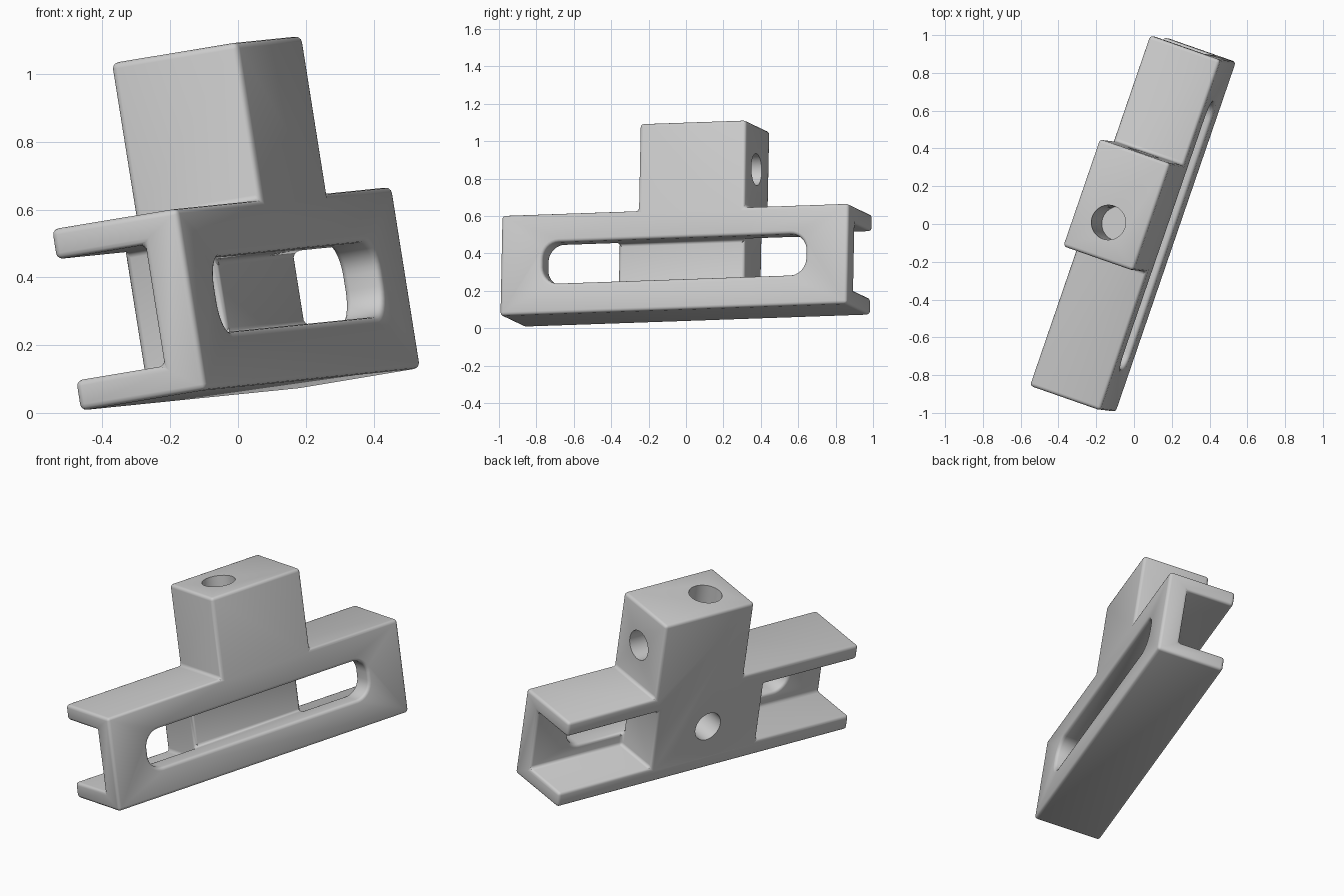
import bpy, bmesh, math
from mathutils import Matrix, Vector

if "Cube" in bpy.data.objects:
    bpy.data.objects.remove(bpy.data.objects["Cube"])

# Local frame: x along the bar, y from front face to back, z up the tower
LENGTH, DEPTH, BAR_H, TOWER_H = 1.962, 0.40, 0.542, 1.013
WEB, FLANGE = 0.12, 0.09
MID = LENGTH / 2


def prism(name, outline, y0, y1):
    """Extrude an (x, z) outline from y0 to y1."""
    bm = bmesh.new()
    face = bm.faces.new([bm.verts.new((x, y0, z)) for x, z in outline])
    out = bmesh.ops.extrude_face_region(bm, geom=[face])
    verts = [v for v in out["geom"] if isinstance(v, bmesh.types.BMVert)]
    bmesh.ops.translate(bm, verts=verts, vec=(0, y1 - y0, 0))
    bmesh.ops.recalc_face_normals(bm, faces=bm.faces)
    mesh = bpy.data.meshes.new(name)
    bm.to_mesh(mesh)
    bm.free()
    obj = bpy.data.objects.new(name, mesh)
    bpy.context.collection.objects.link(obj)
    return obj


def rounded_rect(x0, x1, z0, z1, r, steps=8):
    points = []
    corners = [(x1 - r, z1 - r), (x0 + r, z1 - r), (x0 + r, z0 + r), (x1 - r, z0 + r)]
    for i, (cx, cz) in enumerate(corners):
        for k in range(steps + 1):
            a = math.pi / 2 * (i + k / steps)
            points.append((cx + r * math.cos(a), cz + r * math.sin(a)))
    return points


def apply_modifier(obj, mod):
    bpy.context.view_layer.objects.active = obj
    bpy.ops.object.modifier_apply(modifier=mod.name)


def cut(obj, cutter):
    mod = obj.modifiers.new("cut", 'BOOLEAN')
    mod.operation, mod.solver, mod.object = 'DIFFERENCE', 'EXACT', cutter
    apply_modifier(obj, mod)
    bpy.data.objects.remove(cutter)


def hole(obj, start, end, r):
    """Drill a blind round hole from start to end."""
    a, b = Vector(start), Vector(end)
    bpy.ops.mesh.primitive_cylinder_add(vertices=40, radius=r, depth=(b - a).length,
                                        location=(a + b) / 2,
                                        rotation=(b - a).to_track_quat('Z', 'Y').to_euler())
    cut(obj, bpy.context.object)


# Bar with the tower rising from it
bracket = prism("slotted_bracket", [
    (0, 0), (LENGTH, 0), (LENGTH, BAR_H), (1.372, BAR_H), (1.372, TOWER_H),
    (0.772, TOWER_H), (0.772, BAR_H), (0, BAR_H)], 0, DEPTH)

# Rear channel pockets either side of the centre block
for x0, x1 in ((-0.2, 0.625), (1.34, LENGTH + 0.2)):
    cut(bracket, prism("pocket_cutter",
                       [(x0, FLANGE), (x1, FLANGE), (x1, BAR_H - FLANGE), (x0, BAR_H - FLANGE)],
                       WEB, DEPTH + 0.2))

# Long rounded slot through the front web
cut(bracket, prism("slot_cutter", rounded_rect(0.235, 1.725, 0.165, 0.388, 0.09), -0.1, WEB))

# Softened edges
bevel = bracket.modifiers.new("soft_edges", 'BEVEL')
bevel.width, bevel.segments = 0.018, 3
bevel.limit_method, bevel.angle_limit = 'ANGLE', math.radians(40)
apply_modifier(bracket, bevel)

# Blind holes: tower top, tower side, block back
hole(bracket, (0.97, 0.21, TOWER_H + 0.1), (0.97, 0.21, 0.66), 0.092)
hole(bracket, (1.5, 0.19, 0.775), (1.0, 0.19, 0.775), 0.085)
hole(bracket, (MID, DEPTH + 0.1, 0.27), (MID, 0.16, 0.27), 0.085)

# Tilt into the world pose and shade
along = Vector((0.3245, 0.945, 0.033)).normalized()
up = Vector((-0.157, 0.02, 0.987))
up = (up - along * up.dot(along)).normalized()
back = up.cross(along)
pose = Matrix((along, back, up)).transposed().to_4x4()
pose.translation = (-0.095, -0.997, 0.068)
bracket.data.transform(pose)
bpy.ops.object.select_all(action='DESELECT')
bracket.select_set(True)
bpy.context.view_layer.objects.active = bracket
bpy.ops.object.shade_smooth_by_angle(angle=math.radians(35))
